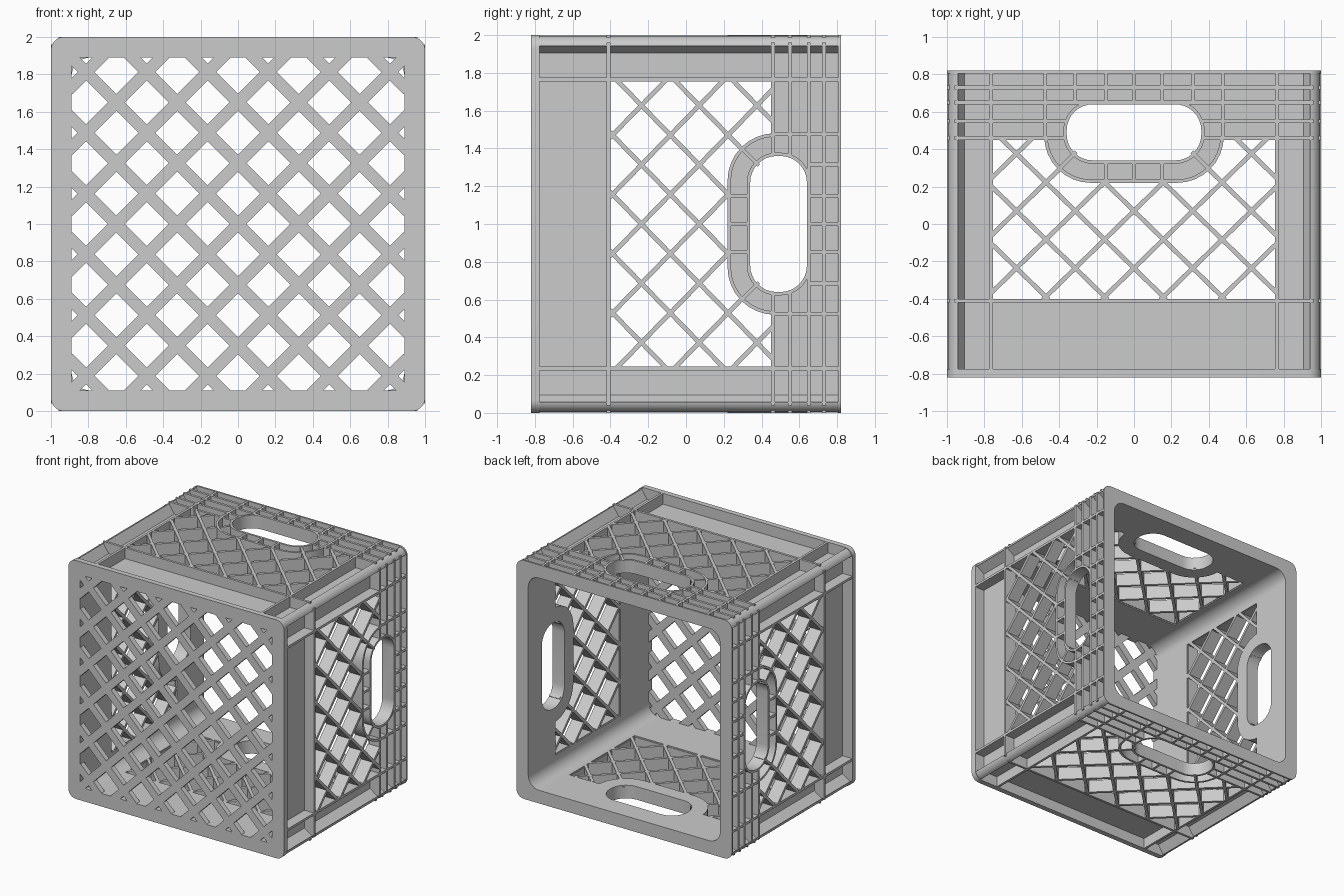
import bpy, math
from mathutils import Matrix, Vector

if "Cube" in bpy.data.objects:
    bpy.data.objects.remove(bpy.data.objects["Cube"])

grey = bpy.data.materials.new("grey plastic")
grey.diffuse_color = (0.6, 0.6, 0.6, 1)
grey.use_nodes = True
grey.node_tree.nodes["Principled BSDF"].inputs["Base Color"].default_value = grey.diffuse_color

INNER, SKIN, OUTER = 0.89, 0.91, 1.0      # wall depths measured from the crate axis
RIB = 0.02
# wall space (a, y, d): a along the wall, d outward
TO_WALL = Matrix.Translation((0, 0, 1))
# drawing space (u, v, w) -> (u, -w, v): sections swept along y
TO_FRONT = Matrix.Translation((0, 0, 1)) @ Matrix.Rotation(math.pi / 2, 4, 'X')


def arc(cx, cy, r, a0, a1, n=8):
    return [(cx + r * math.cos(math.radians(a0 + (a1 - a0) * i / n)),
             cy + r * math.sin(math.radians(a0 + (a1 - a0) * i / n))) for i in range(n + 1)]


def round_rect(x, y0, y1, r):
    return (arc(-x + r, y0 + r, r, 180, 270) + arc(x - r, y0 + r, r, 270, 360)
            + arc(x - r, y1 - r, r, 0, 90) + arc(-x + r, y1 - r, r, 90, 180))


def rect(x0, x1, y0, y1):
    return [(x0, y0), (x1, y0), (x1, y1), (x0, y1)]


def plate(name, outlines, w0, w1, matrix):
    """Filled outlines (later ones are holes) thickened from w0 to w1."""
    cu = bpy.data.curves.new(name, 'CURVE')
    cu.dimensions, cu.fill_mode, cu.extrude = '2D', 'BOTH', (w1 - w0) / 2
    for pts in outlines:
        sp = cu.splines.new('POLY')
        sp.points.add(len(pts) - 1)
        for p, (u, v) in zip(sp.points, pts):
            p.co = (u, v, 0, 1)
        sp.use_cyclic_u = True
    tmp = bpy.data.objects.new(name, cu)
    bpy.context.collection.objects.link(tmp)
    bpy.context.view_layer.update()
    me = bpy.data.meshes.new_from_object(
        tmp.evaluated_get(bpy.context.evaluated_depsgraph_get()))
    bpy.data.objects.remove(tmp)
    me.transform(matrix @ Matrix.Translation((0, 0, (w0 + w1) / 2)))
    return finish(name, me)


def bars(name, quads, w0, w1, matrix):
    """Many four-cornered bars in a single mesh."""
    v, f = [], []
    for q in quads:
        n = len(v)
        v += [(x, y, w0) for x, y in q] + [(x, y, w1) for x, y in q]
        f += [(n + 3, n + 2, n + 1, n), (n + 4, n + 5, n + 6, n + 7)]
        f += [(n + i, n + (i + 1) % 4, n + 4 + (i + 1) % 4, n + 4 + i) for i in range(4)]
    me = bpy.data.meshes.new(name)
    me.from_pydata(v, [], f)
    me.transform(matrix)
    return finish(name, me)


def finish(name, me):
    me.materials.clear()
    me.materials.append(grey)
    ob = bpy.data.objects.new(name, me)
    bpy.context.collection.objects.link(ob)
    return ob


def strip(p, q, width):
    p, q = Vector(p), Vector(q)
    d = (q - p).normalized()
    n = Vector((-d.y, d.x)) * width / 2
    return [tuple(p - n), tuple(q - n), tuple(q + n), tuple(p + n)]


def lattice(centre, half, kmax, width, inside):
    """Crossing diagonal strips, kept only where inside(point) holds."""
    out = []
    for s in (1, -1):
        d = Vector((half[0], s * half[1]))
        for k in range(-kmax, kmax + 1):
            start = Vector((centre[0] + 2 * k * half[0], centre[1]))
            run = []
            for i in range(-1600, 1601):
                p = start + d * (i / 100)
                if inside(p.x, p.y):
                    run.append(p)
                elif run:
                    if len(run) > 12:
                        out.append(strip(run[0], run[-1], width))
                    run = []
    return out


def grip_hole(g=0):
    return round_rect(0.36 + g, 0.34 - g, 0.64 + g, 0.14 + g)


def collar(g=0):
    x, r = 0.48 - g, 0.25 - g
    return ([(-x, 0.47)] + arc(-x + r, 0.22 + g + r, r, 180, 270)
            + arc(x - r, 0.22 + g + r, r, 270, 360) + [(x, 0.47)])


def in_window(a, y):
    if abs(a) > 0.765 or not -0.405 < y < 0.46:
        return False
    # rounded collar around the hand hole
    dx, dy = max(abs(a) - 0.23, 0), max(0.47 - y, 0)
    return math.hypot(dx, dy) > 0.24


# --- lattice base at the front ---
plate("base_frame", [round_rect(1, -1, 1, 0.07), round_rect(INNER, -INNER, INNER, 0.04)],
      0.775, 0.82, TO_FRONT)
bars("base_lattice", lattice((0, 0), (0.1625, 0.1625), 6, 0.064,
                             lambda x, z: max(abs(x), abs(z)) < 0.91), 0.776, 0.82, TO_FRONT)
# --- rim round the opening at the back ---
plate("open_rim", [round_rect(1, -1, 1, 0.07), round_rect(INNER, -INNER, INNER, 0.1)],
      -0.82, -0.805, TO_FRONT)

# --- rib layout shared by all four walls ---
rings = [strip((-0.96, y), (0.96, y), RIB) for y in (-0.41, 0.65, 0.73)]
ribs, spokes = [], []
for s in (1, -1):
    rings += [strip((s * 0.47, 0.46), (s * 0.96, 0.46), RIB),
              strip((s * 0.365, 0.55), (s * 0.96, 0.55), RIB)]
    ribs += [strip((s * 0.765, -0.78), (s * 0.765, 0.81), RIB),
             strip((s * 0.475, 0.46), (s * 0.475, 0.81), RIB),
             strip((s * 0.315, 0.64), (s * 0.315, 0.81), RIB)]
    spokes += [strip((s * 0.15, 0.23), (s * 0.15, 0.34), RIB),
               strip((s * 0.15, 0.64), (s * 0.15, 0.81), RIB),
               strip((s * 0.40, 0.295), (s * 0.31, 0.385), RIB),
               strip((s * 0.36, 0.46), (s * 0.48, 0.46), RIB)]
spokes += [strip((0, 0.23), (0, 0.34), RIB), strip((0, 0.64), (0, 0.81), RIB)]
slats = lattice((0, 0.07), (0.157, 0.153), 6, 0.024, in_window)
window = [(-0.76, 0.46), (-0.76, -0.405), (0.76, -0.405), (0.76, 0.46)] + \
    [(x, min(y, 0.46)) for x, y in reversed(collar())]
# corner post section: filleted inside, flared bead outside
corner = (arc(0.79, 0.79, 0.1, 90, 0) + [(0.89, 0.77), (SKIN, 0.77), (SKIN, 0.905)]
          + arc(0.93, 0.93, 0.063, 0, 90) + [(0.905, SKIN), (0.77, SKIN), (0.77, 0.89)])
corner[-4 - 9:-4 - 9] = [(0.985, 0.955)]

for k, side in enumerate(("top", "right", "bottom", "left")):
    turn = TO_WALL @ Matrix.Rotation(k * math.pi / 2, 4, 'Y')
    plate(side + "_wall_skin", [rect(-0.79, 0.79, -0.78, 0.81), window, grip_hole()],
          INNER, SKIN, turn)
    bars(side + "_cross_ribs", rings, INNER + 0.01, OUTER, turn)
    bars(side + "_long_ribs", ribs, INNER + 0.01, OUTER - 0.001, turn)
    bars(side + "_grip_spokes", spokes, INNER + 0.01, OUTER - 0.002, turn)
    bars(side + "_lattice", slats, INNER, OUTER - 0.002, turn)
    plate(side + "_grip_edge", [grip_hole(0.018), grip_hole()], INNER, OUTER, turn)
    plate(side + "_grip_collar", [collar() + collar(0.018)[::-1]], INNER, OUTER, turn)
    section = arc(0.79, 0.79, 0.1, 90, 0) + [(INNER, 0.77), (SKIN, 0.77), (SKIN, 0.905),
              (0.985, 0.955)] + arc(0.93, 0.93, 0.065, 10, 80) + \
        [(0.955, 0.985), (0.905, SKIN), (0.77, SKIN), (0.77, INNER)]
    plate(side + "_corner_post", [section], -0.81, 0.78,
          TO_FRONT @ Matrix.Rotation(k * math.pi / 2, 4, 'Z'))

# smooth the rounded corners, keep the edges crisp
bpy.ops.object.select_all(action='SELECT')
bpy.context.view_layer.objects.active = bpy.context.selected_objects[0]
bpy.ops.object.shade_smooth_by_angle(angle=math.radians(30))
